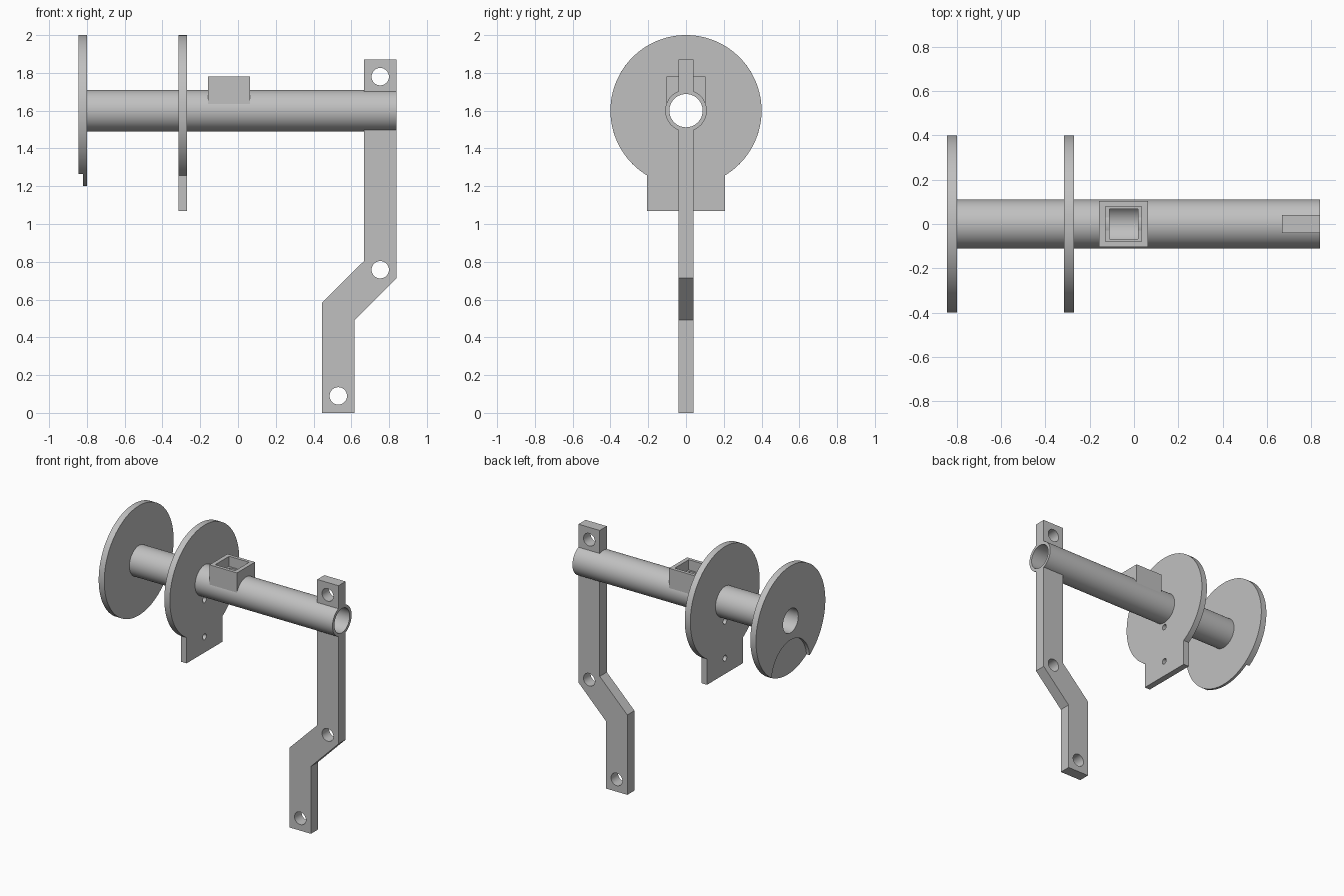
import bpy, bmesh, math
from mathutils import Vector

default = bpy.data.objects.get("Cube")
if default:
    bpy.data.objects.remove(default, do_unlink=True)

AXIS_Z = 1.6          # height of the tube axis
TUBE_R, BORE_R = 0.11, 0.088
DISC_R = 0.4

metal = bpy.data.materials.new("light_grey_metal")
metal.use_nodes = True
GREY = (0.53, 0.53, 0.53, 1)
metal.diffuse_color = GREY
metal.node_tree.nodes["Principled BSDF"].inputs["Base Color"].default_value = GREY


def prism(name, outline, axis, start, end):
    """Extrude a flat outline along x (outline is y, z) or y (outline is x, z)."""
    def place(a, b):
        return Vector((start, a, b)) if axis == "x" else Vector((a, start, b))
    bm = bmesh.new()
    face = bm.faces.new([bm.verts.new(place(a, b)) for a, b in outline])
    side = bmesh.ops.extrude_face_region(bm, geom=[face])
    step = Vector((end - start, 0, 0)) if axis == "x" else Vector((0, end - start, 0))
    bmesh.ops.translate(bm, vec=step,
                        verts=[v for v in side["geom"] if isinstance(v, bmesh.types.BMVert)])
    bmesh.ops.recalc_face_normals(bm, faces=bm.faces)
    mesh = bpy.data.meshes.new(name)
    bm.to_mesh(mesh)
    bm.free()
    mesh.materials.append(metal)
    obj = bpy.data.objects.new(name, mesh)
    bpy.context.collection.objects.link(obj)
    return obj


def circle(a, b, r, n=96):
    return [(a + r * math.cos(2 * math.pi * i / n), b + r * math.sin(2 * math.pi * i / n))
            for i in range(n)]


def rod(name, axis, a, b, r, start, end, n=96):
    return prism(name, circle(a, b, r, n), axis, start, end)


def box(name, x0, x1, y0, y1, z0, z1):
    return prism(name, [(y0, z0), (y1, z0), (y1, z1), (y0, z1)], "x", x0, x1)


def activate(obj):
    bpy.ops.object.select_all(action="DESELECT")
    obj.select_set(True)
    bpy.context.view_layer.objects.active = obj


def combine(obj, others, operation="DIFFERENCE"):
    """Apply booleans and remove the helper solids."""
    activate(obj)
    for other in others:
        mod = obj.modifiers.new("boolean", "BOOLEAN")
        mod.operation, mod.solver, mod.object = operation, "EXACT", other
        bpy.ops.object.modifier_apply(modifier=mod.name)
        bpy.data.objects.remove(other, do_unlink=True)


def finish(obj):
    activate(obj)
    bpy.ops.object.shade_smooth_by_angle(angle=math.radians(30))


def tube_seat():
    return rod("seat_cutter", "x", 0, AXIS_Z, TUBE_R - 0.001, -1, 1)


def socket_opening():
    return box("opening_cutter", -0.111, 0.017, -0.067, 0.067, AXIS_Z, 1.9)


# Main hollow tube, opened under the socket
tube = rod("main_tube", "x", 0, AXIS_Z, TUBE_R, -0.845, 0.84)
combine(tube, [rod("bore_cutter", "x", 0, AXIS_Z, BORE_R, -1, 1), socket_opening()])

# End disc with a round shallow recess at the bottom of its outer face
end_disc = rod("end_disc", "x", 0, AXIS_Z, DISC_R, -0.845, -0.80, 128)
combine(end_disc, [tube_seat(),
                   rod("recess_cutter", "x", 0, AXIS_Z - 0.36, 0.22, -0.9, -0.82)])

# Inner disc with a rectangular tab and two bolt holes
half = 0.207
drop = math.asin(half / DISC_R)
arc = [(-math.pi / 2 + drop) + i * (2 * math.pi - 2 * drop) / 120 for i in range(121)]
outline = [(DISC_R * math.cos(t), AXIS_Z + DISC_R * math.sin(t)) for t in arc]
outline += [(-half, 1.07), (half, 1.07)]
inner_disc = prism("inner_disc", outline, "x", -0.315, -0.27)
combine(inner_disc, [tube_seat()] +
        [rod("bolt_cutter", "x", 0, z, 0.021, -0.4, -0.2, 32) for z in (1.455, 1.185)])

# Square socket on top of the tube
socket = box("socket", -0.158, 0.064, -0.104, 0.104, AXIS_Z, 1.78)
combine(socket, [tube_seat(), socket_opening(),
                 box("pocket_cutter", -0.128, 0.034, -0.08, 0.08, 1.706, 1.9)])

# Cranked arm with pivot holes, passing around the tube
arm = prism("cranked_arm", [(0.668, 1.87), (0.84, 1.87), (0.84, 0.715), (0.618, 0.492),
                            (0.618, 0), (0.445, 0), (0.445, 0.583), (0.668, 0.805)],
            "y", -0.041, 0.041)
combine(arm, [tube_seat()] +
        [rod("pivot_cutter", "y", x, z, 0.046, -0.2, 0.2, 48)
         for x, z in ((0.753, 1.78), (0.753, 0.758), (0.531, 0.09))])

for part in (tube, end_disc, inner_disc, socket, arm):
    finish(part)
